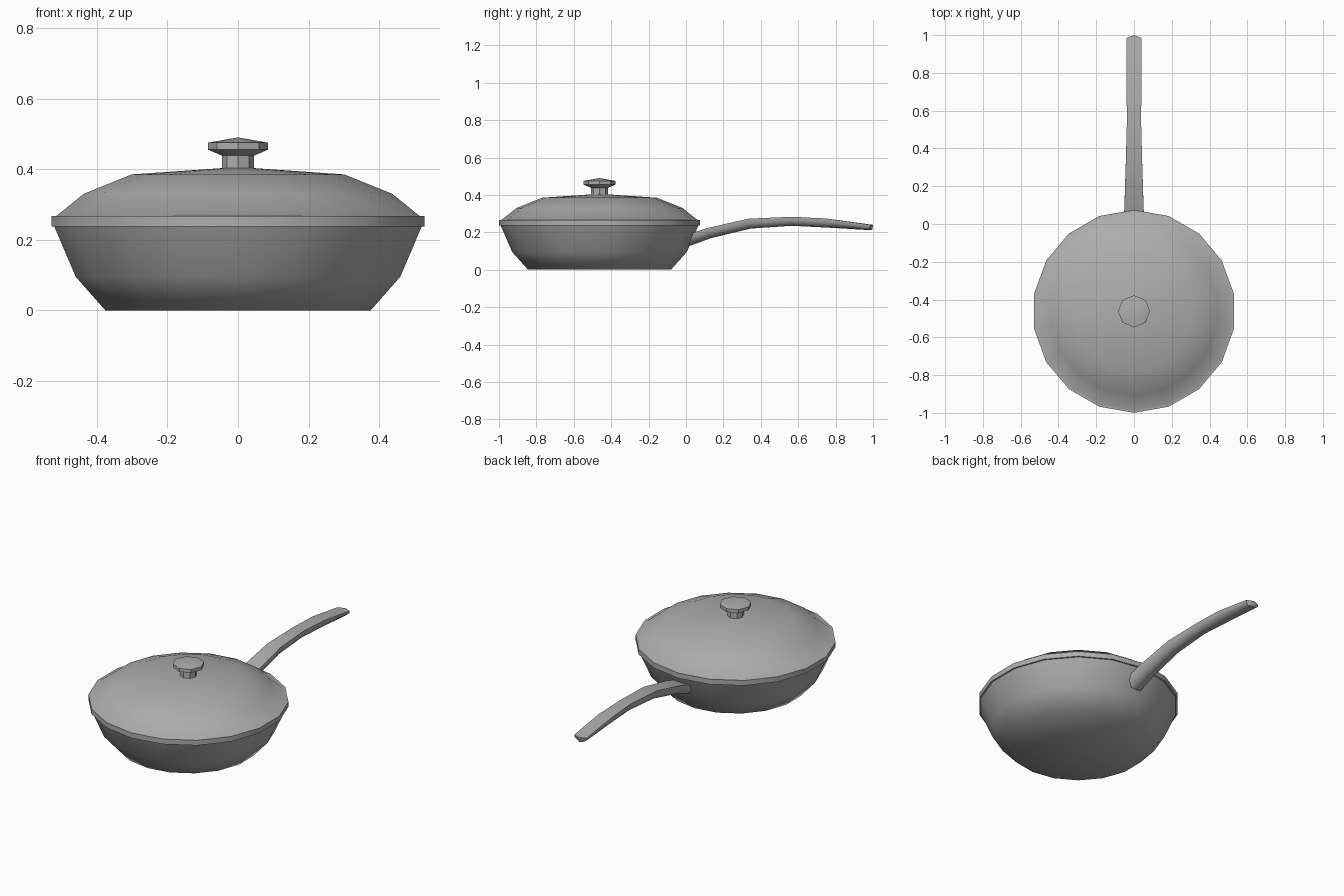
import bpy, bmesh, math

if "Cube" in bpy.data.objects:
    bpy.data.objects.remove(bpy.data.objects["Cube"], do_unlink=True)

PAN_Y = -0.4625

metal = bpy.data.materials.new("grey metal")
metal.use_nodes = True
GREY = (0.42, 0.42, 0.42, 1)
metal.diffuse_color = GREY
metal.node_tree.nodes["Principled BSDF"].inputs["Base Color"].default_value = GREY


def finish(bm, name, angle):
    bmesh.ops.recalc_face_normals(bm, faces=bm.faces)
    mesh = bpy.data.meshes.new(name)
    bm.to_mesh(mesh)
    bm.free()
    mesh.materials.append(metal)
    obj = bpy.data.objects.new(name, mesh)
    bpy.context.collection.objects.link(obj)
    bpy.ops.object.select_all(action='DESELECT')
    obj.select_set(True)
    bpy.context.view_layer.objects.active = obj
    bpy.ops.object.shade_smooth_by_angle(angle=math.radians(angle))
    return obj


def lathe(name, profile, sides, angle):
    """Revolve (radius, height) points; the ends lie on the axis."""
    bm = bmesh.new()
    rings = []
    for r, z in profile:
        count = sides if r > 0 else 1
        rings.append([bm.verts.new((r * math.sin(math.tau * i / sides),
                                    PAN_Y + r * math.cos(math.tau * i / sides), z))
                      for i in range(count)])
    for a, b in zip(rings, rings[1:]):
        for i in range(sides):
            j = (i + 1) % sides
            corners = [a[i % len(a)], a[j % len(a)], b[j % len(b)], b[i % len(b)]]
            bm.faces.new(list(dict.fromkeys(corners)))
    return finish(bm, name, angle)


# Pan body: outside wall, rim, then the inside
lathe("pan_body", [(0, 0), (0.382, 0), (0.467, 0.095), (0.529, 0.238),
                   (0.505, 0.238), (0.445, 0.105), (0.37, 0.025), (0, 0.025)], 18, 60)

# Lid: underside, rim band and dome
lathe("lid", [(0, 0.385), (0.3, 0.365), (0.43, 0.315), (0.5, 0.237), (0.537, 0.237),
              (0.537, 0.267), (0.523, 0.267), (0.444, 0.33), (0.306, 0.385),
              (0, 0.406)], 18, 40)

# Lid knob: stem, flare, edge and shallow cone
lathe("lid_knob", [(0, 0.39), (0.045, 0.39), (0.045, 0.438), (0.085, 0.455),
                   (0.085, 0.475), (0, 0.49)], 8, 30)

# Handle: sections of (y of top, y of bottom, top z, bottom z, half width)
sections = [(0.0, 0.0, 0.185, 0.12, 0.054),
            (0.11, 0.13, 0.222, 0.168, 0.05),
            (0.335, 0.345, 0.273, 0.22, 0.043),
            (0.565, 0.565, 0.283, 0.235, 0.037),
            (0.75, 0.745, 0.274, 0.226, 0.041),
            (0.985, 0.98, 0.24, 0.211, 0.04)]
bm = bmesh.new()
loops = []
for k, (yt, yb, zt, zb, w) in enumerate(sections):
    tip = 0.015 if k == len(sections) - 1 else 0
    # flat top, upright sides, rounded belly
    shape = [(-1, 1), (0, 1), (1, 1), (1, 0.55), (0.6, 0.1), (0, 0), (-0.6, 0.1), (-1, 0.55)]
    loops.append([bm.verts.new((w * u, yb + (yt - yb) * v + (tip if u == 0 else 0),
                                zb + (zt - zb) * v)) for u, v in shape])
for a, b in zip(loops, loops[1:]):
    for i in range(len(a)):
        j = (i + 1) % len(a)
        bm.faces.new((a[i], a[j], b[j], b[i]))
bm.faces.new(loops[0])
# End cap in two halves, meeting at the pointed centre line
end = loops[-1]
bm.faces.new(end[1:6])
bm.faces.new(end[5:] + end[:2])
finish(bm, "handle", 50)
